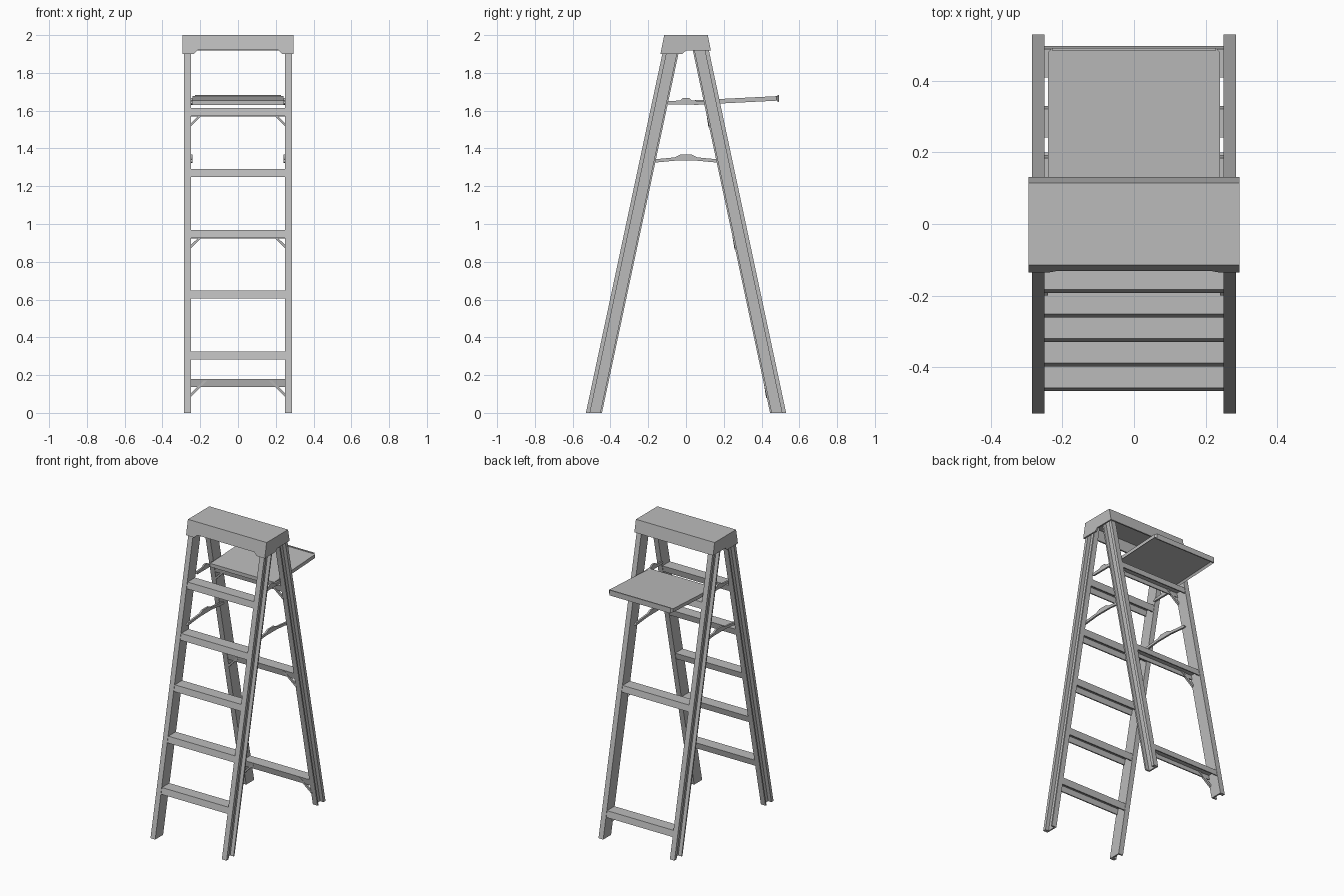
import bpy
import bmesh
from mathutils import Vector

if "Cube" in bpy.data.objects:
    bpy.data.objects.remove(bpy.data.objects["Cube"], do_unlink=True)

metal = bpy.data.materials.new("grey_metal")
metal.use_nodes = True
GREY = (0.5, 0.5, 0.5, 1)
metal.diffuse_color = GREY
metal.node_tree.nodes["Principled BSDF"].inputs["Base Color"].default_value = GREY

SLOPE = 0.213                # sideways lean of the legs per unit of height
FOOT = 0.53                  # outer edge of the legs on the floor
DEPTH = 0.085                # leg depth
SIDES = (("left", 1), ("right", -1))
ENDS = (("front", -1), ("back", 1))


def prism(name, points, sweep):
    """Closed solid made by sweeping a flat polygon along a vector."""
    bm = bmesh.new()
    face = bm.faces.new([bm.verts.new(p) for p in points])
    result = bmesh.ops.extrude_face_region(bm, geom=[face], use_keep_orig=True)
    moved = [v for v in result["geom"] if isinstance(v, bmesh.types.BMVert)]
    bmesh.ops.translate(bm, verts=moved, vec=Vector(sweep))
    bmesh.ops.recalc_face_normals(bm, faces=bm.faces)
    mesh = bpy.data.meshes.new(name)
    bm.to_mesh(mesh)
    bm.free()
    mesh.materials.append(metal)
    obj = bpy.data.objects.new(name, mesh)
    bpy.context.collection.objects.link(obj)
    return obj


def across(name, profile, half):
    """Sweep a (y, z) profile from -half to +half in x."""
    return prism(name, [(-half, y, z) for y, z in profile], (2 * half, 0, 0))


def outer(z):
    return FOOT - SLOPE * z


# Legs: channels open to the outside, leaning towards the cap
LEG_TOP = 1.985
channel = [(0.25, 0), (0.285, 0), (0.285, 0.022), (0.26, 0.022),
           (0.26, 0.075), (0.285, 0.075), (0.285, DEPTH), (0.25, DEPTH)]
for end, e in ENDS:
    for side, s in SIDES:
        prism(f"{end}_{side}_leg",
              [(s * x, e * (FOOT - d), 0) for x, d in channel],
              (0, -e * SLOPE * LEG_TOP, LEG_TOP))


# Treads and rear bars: folded sheet with a lip along both edges
def tread(name, e, top, height=0.042, t=0.008):
    low = top - height
    a, b = outer(top) - 0.003, outer(low) - 0.003
    w = DEPTH - 0.006
    profile = [(a, top), (b, low), (b - t, low), (a - t, top - t),
               (a - w + t, top - t), (b - w + t, low), (b - w, low), (a - w, top)]
    across(name, [(e * y, z) for y, z in profile], 0.252)


for i in range(5):
    tread(f"step_{i + 1}", -1, 0.325 + 0.322 * i)

# Rear bars with diagonal corner braces
for label, top in (("lower", 0.18), ("middle", 0.965), ("upper", 1.61)):
    tread(f"{label}_rear_bar", 1, top)
    for side, s in SIDES:
        y_low = outer(top - 0.1) - DEPTH - 0.004
        y_high = outer(top) - DEPTH + 0.003
        prism(f"{label}_{side}_brace",
              [(s * 0.255, y_low, top - 0.1), (s * 0.255, y_low, top - 0.082),
               (s * 0.18, y_high, top - 0.008), (s * 0.163, y_high, top - 0.008)],
              (0, 0.014, 0))

# Cap: hollow cover with tapered front and back skirts
across("cap_top", [(-0.115, 2), (0.115, 2), (0.118, 1.985), (-0.118, 1.985)], 0.295)


def skirt_y(z):
    return 0.115 + 0.2 * (2 - z)


front_edge = [(-0.295, 2), (0.295, 2), (0.295, 1.9), (0.235, 1.9), (0.213, 1.92),
              (-0.213, 1.92), (-0.235, 1.9), (-0.295, 1.9)]
back_edge = [(-0.295, 2), (0.295, 2), (0.295, 1.918), (-0.295, 1.918)]
for end, e, edge in (("front", -1, front_edge), ("back", 1, back_edge)):
    prism(f"cap_{end}_skirt", [(x, e * skirt_y(z), z) for x, z in edge],
          (0, -e * 0.01, 0))
cap_end = [(-0.115, 2), (0.115, 2), (0.131, 1.918), (0, 1.918),
           (-0.02, 1.9), (-0.135, 1.9)]
for side, s in SIDES:
    prism(f"cap_{side}_end", [(s * 0.295, y, z) for y, z in cap_end], (-s * 0.01, 0, 0))

# Spreaders: folding bars with a thicker hinge in the middle
half_bar = [(1, 0.0), (0.93, 0.013), (0.3, 0.017), (0.16, 0.03)]
for label, reach, z0 in (("lower", 0.2, 1.325), ("upper", 0.1, 1.635)):
    rise = 0.012 if label == "lower" else 0
    top = [(-f * reach, z0 + 0.002 + h + rise * (1 - f)) for f, h in half_bar]
    top += [(-y, z) for y, z in reversed(top)]
    under = [(y, z0 + (rise if abs(y) < 0.5 * reach else 0) - 0.002)
             for y, z in reversed(top) if abs(y) < 0.95 * reach]
    for side, s in SIDES:
        prism(f"{label}_{side}_spreader", [(s * 0.24, y, z) for y, z in top + under],
              (s * 0.012, 0, 0))

# Shelf: shallow tray with clipped rear corners, tilted slightly upwards
Y0, Y1 = 0.045, 0.492


def shelf_z(y):
    return 1.655 + 0.05 * (y - Y0)


outline = [(-0.24, Y0), (0.24, Y0), (0.24, Y1 - 0.012), (0.228, Y1),
           (-0.228, Y1), (-0.24, Y1 - 0.012)]
shelf = prism("shelf", [(x, y, shelf_z(y)) for x, y in outline], (0, 0, -0.024))
bm = bmesh.new()
bm.from_mesh(shelf.data)
bottom = min(bm.faces, key=lambda f: f.normal.z)
bmesh.ops.inset_region(bm, faces=[bottom], thickness=0.01)
bmesh.ops.translate(bm, verts=bottom.verts, vec=(0, 0, 0.014))
bm.to_mesh(shelf.data)
bm.free()
across("shelf_rear_lip", [(Y1 - 0.008, 1.646), (Y1, 1.646), (Y1, 1.682),
                          (Y1 - 0.008, 1.682)], 0.228)

# Hinge rod that carries the shelf
bpy.ops.mesh.primitive_cylinder_add(vertices=12, radius=0.011, depth=0.508,
                                    location=(0, 0.06, 1.64),
                                    rotation=(0, 1.570796, 0))
rod = bpy.context.object
rod.name = "shelf_hinge_rod"
rod.data.materials.append(metal)
bpy.ops.object.shade_smooth_by_angle()
